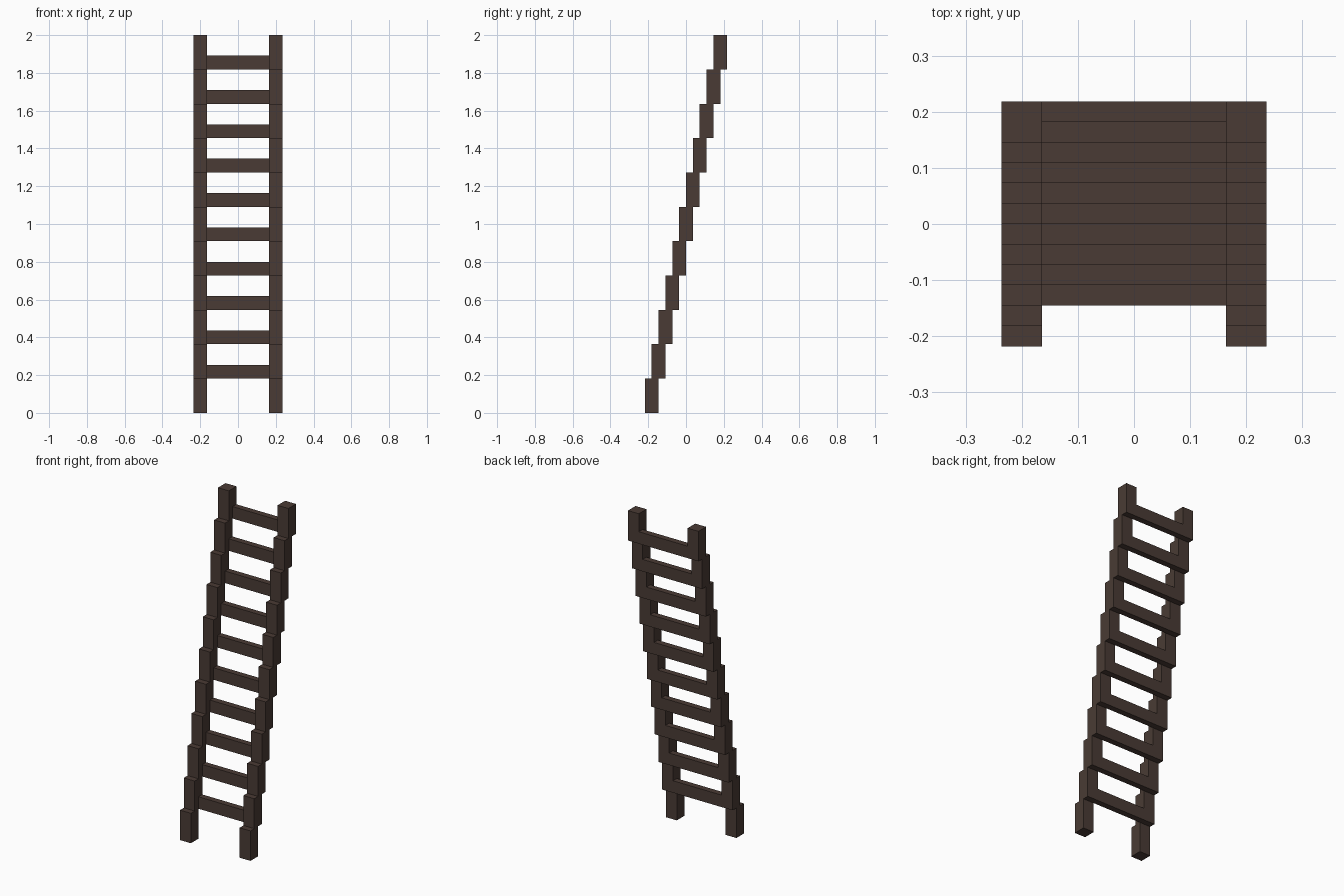
import bpy

if "Cube" in bpy.data.objects:
    bpy.data.objects.remove(bpy.data.objects["Cube"])

U = 2 / 11            # height of one ladder segment
RAIL = 0.4 * U        # rail width and depth, rung height
STEP = 0.2 * U        # backward shift per segment, rung depth
INNER, OUTER = 0.9 * U, 1.3 * U

wood = bpy.data.materials.new("dark brown wood")
wood.diffuse_color = (0.068, 0.044, 0.035, 1)
wood.use_nodes = True
wood.node_tree.nodes["Principled BSDF"].inputs["Base Color"].default_value = wood.diffuse_color


def box(name, lo, hi):
    """Box spanning two opposite corners."""
    bpy.ops.mesh.primitive_cube_add(size=1, location=[(a + b) / 2 for a, b in zip(lo, hi)])
    ob = bpy.context.object
    ob.name = name
    ob.scale = [b - a for a, b in zip(lo, hi)]
    bpy.ops.object.transform_apply(location=False, rotation=False, scale=True)
    ob.data.materials.append(wood)


for i in range(11):
    y = -1.2 * U + i * STEP
    z = i * U
    # stepped side rails
    box(f"left_rail_{i}", (-OUTER, y, z), (-INNER, y + RAIL, z + U))
    box(f"right_rail_{i}", (INNER, y, z), (OUTER, y + RAIL, z + U))
    # rungs, flush with the back of the rails; none on the lowest segment
    if i > 0:
        box(f"rung_{i}", (-INNER, y + STEP, z), (INNER, y + RAIL, z + RAIL))
